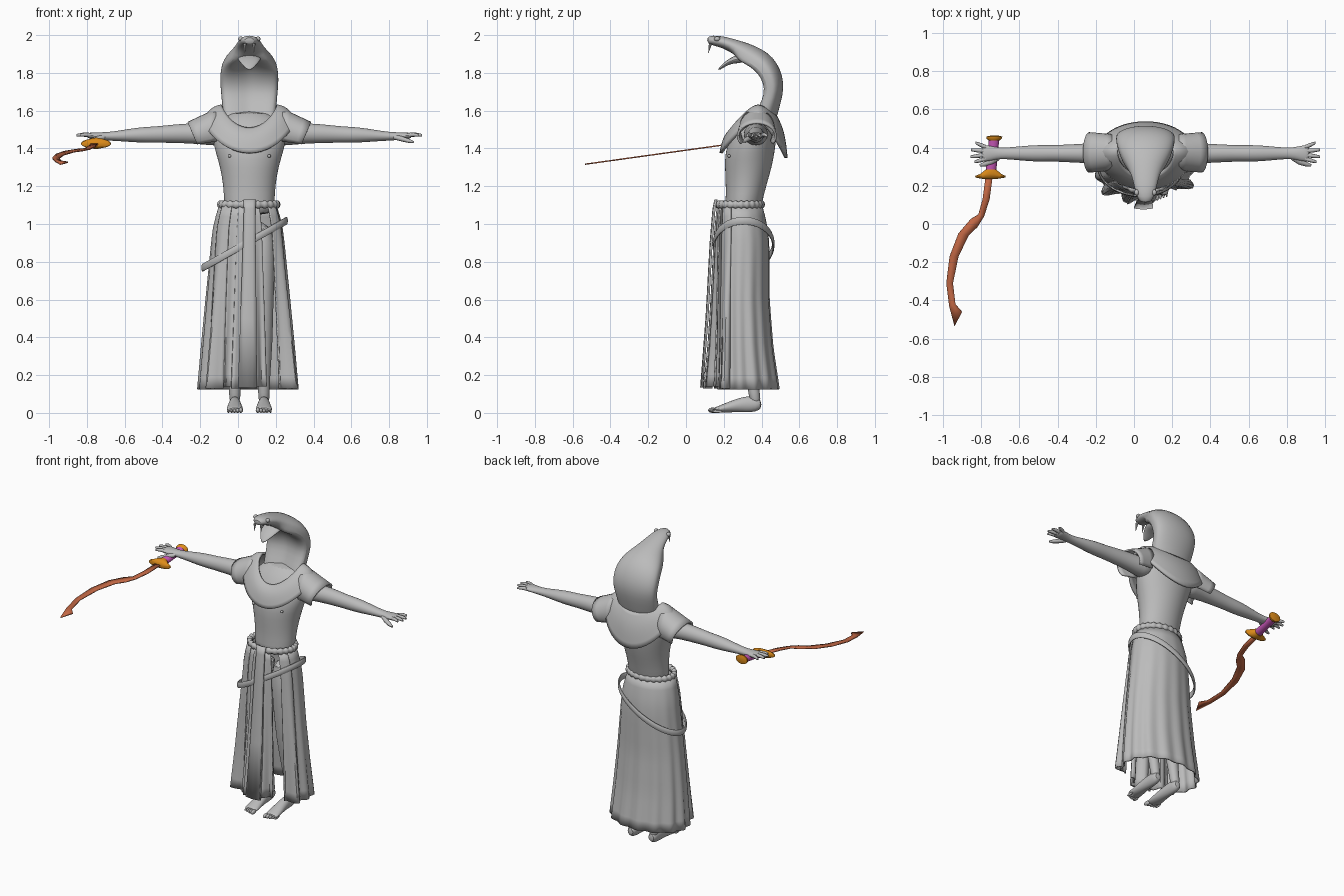
import bpy, bmesh, math
from mathutils import Vector as V

cube = bpy.data.objects.get("Cube")
if cube:
    bpy.data.objects.remove(cube)

CX = 0.06  # symmetry plane of the figure


def material(name, col):
    m = bpy.data.materials.new(name)
    m.use_nodes = True
    m.diffuse_color = (*col, 1)
    m.node_tree.nodes["Principled BSDF"].inputs["Base Color"].default_value = (*col, 1)
    return m


GREY = material("grey", (0.5, 0.5, 0.5))
COPPER = material("copper", (0.55, 0.14, 0.06))
GOLD = material("gold", (0.72, 0.26, 0.01))
PINK = material("pink", (0.6, 0.1, 0.5))


def grid(name, rows, mat=GREY, closed=True, caps=True, thick=0, smooth=40, subdiv=0):
    """Skin rows of points; closed rows make a tube, open rows make a sheet."""
    bm = bmesh.new()
    vs = [[bm.verts.new(p) for p in r] for r in rows]
    n = len(rows[0])
    for a, b in zip(vs, vs[1:]):
        for i in range(n if closed else n - 1):
            j = (i + 1) % n
            bm.faces.new((a[i], a[j], b[j], b[i]))
    if closed and caps:
        bm.faces.new(vs[0])
        bm.faces.new(vs[-1])
    bmesh.ops.recalc_face_normals(bm, faces=bm.faces)
    me = bpy.data.meshes.new(name)
    bm.to_mesh(me)
    bm.free()
    me.materials.append(mat)
    ob = bpy.data.objects.new(name, me)
    bpy.context.collection.objects.link(ob)
    bpy.ops.object.select_all(action='DESELECT')
    ob.select_set(True)
    bpy.context.view_layer.objects.active = ob
    bpy.ops.object.shade_smooth_by_angle(angle=math.radians(smooth))
    if subdiv:
        ob.modifiers.new("round", 'SUBSURF').levels = subdiv
        ob.modifiers["round"].render_levels = subdiv
    if thick:
        ob.modifiers.new("cloth", 'SOLIDIFY').thickness = thick
        ob.modifiers["cloth"].offset = 0
    return ob


def ring(c, u, v, n=24, dish=False):
    pts = []
    for i in range(n):
        a = math.tau * i / n
        co, si = math.cos(a), math.sin(a)
        if dish and si < 0:  # hollow front of the hood
            si = -abs(si) ** 0.5 * (0.5 + 0.65 * abs(co))
        pts.append(V(c) + V(u) * co + V(v) * si)
    return pts


def slab(x, yb, zb, yf, zf, hw, n=24, dish=False):
    """Ring spanning a back point, a front point and a half width."""
    c = V((x, (yb + yf) / 2, (zb + zf) / 2))
    return ring(c, (hw, 0, 0), (0, (yb - yf) / 2, (zb - zf) / 2), n, dish)


def ball(name, c, r, n=10):
    c = V(c)
    rows = []
    for k in range(1, n):
        a = math.pi * k / n
        s = math.sin(a)
        rows.append(ring(c + V((0, 0, r[2] * math.cos(a))), (r[0] * s, 0, 0), (0, r[1] * s, 0), 12))
    return grid(name, rows, smooth=80)


def lerp_table(table, z):
    for a, b in zip(table, table[1:]):
        if a[0] >= z >= b[0]:
            t = (a[0] - z) / (a[0] - b[0])
            return [p + (q - p) * t for p, q in zip(a[1:], b[1:])]
    return table[-1][1:]


# Torso: height, half width, front, back
torso = [(1.04, .13, .2, .39), (1.12, .135, .21, .405), (1.2, .138, .21, .425), (1.3, .155, .205, .455),
         (1.38, .18, .205, .47), (1.46, .2, .235, .48), (1.53, .185, .28, .48), (1.6, .11, .34, .47)]
grid("torso", [slab(CX, b, z, f, z, w) for z, w, f, b in torso], subdiv=1)
for s in (-1, 1):
    ball("nipple", (CX + s * .105, .228, 1.36), (.009, .008, .009))

# Hooded serpent neck running into the upper jaw
hood = [(.46, 1.48, .31, 1.48, .125), (.49, 1.6, .345, 1.57, .142), (.513, 1.68, .395, 1.66, .148),
        (.518, 1.75, .405, 1.715, .155), (.5, 1.82, .385, 1.77, .156), (.46, 1.885, .35, 1.81, .147),
        (.4, 1.928, .3, 1.84, .125), (.33, 1.957, .265, 1.86, .095)]
jaw = [(.27, 1.975, .25, 1.9, .074), (.2, 1.994, .2, 1.93, .06), (.14, 2, .145, 1.945, .046),
       (.108, 1.988, .115, 1.953, .025)]
grid("hood_and_head", [slab(CX, *p, dish=True) for p in hood] + [slab(CX, *p) for p in jaw], subdiv=1)
lower = [(.32, 1.915, .32, 1.85, .07), (.25, 1.89, .25, 1.852, .06), (.205, 1.86, .215, 1.838, .044),
         (.165, 1.818, .175, 1.812, .01)]
grid("lower_jaw", [slab(CX, *p, n=16) for p in lower], subdiv=1)
for s in (-1, 1):
    ball("eye", (CX + s * .046, .165, 1.98), (.013, .016, .013))
    grid("fang", [ring((CX + s * .024, .13 - t * .012, 1.955 - t * .05),
                       (.009 * (1 - t * .9), 0, 0), (0, .009 * (1 - t * .9), 0), 8) for t in (0, .5, 1)])

# Mantle around the shoulders
rows = []
for k in range(9):
    t = k / 8
    row = []
    for i in range(48):
        a = math.tau * i / 48
        co, si = math.cos(a), math.sin(a)
        front = si < 0
        hw = .145 + .1 * t
        dy = (.13 + .065 * t) if front else (.095 + .055 * t)
        side_z = 1.625 - .075 * t
        end_z = (1.505 - .13 * t) if front else (1.57 - .22 * t)
        bulge = .018 * math.sin(math.pi * t)
        z = side_z + (end_z - side_z) * abs(si) ** 1.5 + bulge
        row.append(V((CX + hw * co, .38 + (dy + bulge * .5) * si, z)))
    rows.append(row)
grid("mantle", rows, caps=False, thick=.016)

# Arms, shoulder caps and hands
arm = [(.13, 1.475, .07, .065), (.2, 1.475, .065, .06), (.3, 1.48, .052, .055), (.4, 1.478, .048, .05),
       (.48, 1.474, .043, .044), (.55, 1.472, .045, .043), (.62, 1.47, .041, .037), (.7, 1.466, .033, .027),
       (.76, 1.464, .029, .022), (.8, 1.466, .037, .02), (.84, 1.468, .045, .017), (.86, 1.468, .042, .013)]
fingers = [(.325, .895), (.352, .915), (.388, .913), (.425, .89)]
for s, side in ((-1, "right"), (1, "left")):
    grid(side + "_arm", [ring((CX + s * x, .37, z), (0, ry, 0), (0, 0, rz), 16) for x, z, ry, rz in arm], subdiv=1)
    for i, (y, tip) in enumerate(fingers):
        y0 = .342 + i * .02
        path = [(V((CX + s * (.835 + (tip - .835) * t), y0 + (y - y0) * t, 1.469 + .004 * math.sin(t * 3))),
                 .0115 - .005 * t ** 3) for t in (0, .3, .6, .9, 1)]
        grid(side + "_finger", [ring(c, (0, r, 0), (0, 0, r), 8) for c, r in path], smooth=60)
    path = [(.77, .35, 1.46, .014), (.81, .325, 1.45, .014), (.845, .312, 1.44, .011), (.868, .306, 1.434, .006)]
    grid(side + "_thumb", [ring((CX + s * x, y, z), (s * .5 * r, r, 0), (0, 0, r), 8) for x, y, z, r in path], smooth=60)
    # flared cap, open below the arm
    rows = []
    for t in (0, .25, .5, .75, 1):
        row = []
        for i in range(21):
            a = math.radians(-35 + 250 * i / 20)
            x = .175 + .12 * t + .03 * t * math.sin(a)
            row.append(V((CX + s * x, .375 + (.09 + .01 * t) * math.cos(a),
                          1.5 - .035 * t + (.105 - .035 * t) * math.sin(a))))
        rows.append(row)
    grid(side + "_shoulder_cap", rows, closed=False, thick=.012)

# Legs and bare feet
leg = [(1.02, .062, .3, .072), (.8, .07, .29, .07), (.55, .074, .29, .052), (.4, .076, .315, .05),
       (.2, .077, .345, .034), (.1, .077, .362, .03), (.05, .077, .368, .03)]
foot = [(.4, .045, .022, .022), (.37, .045, .03, .04), (.32, .046, .031, .044), (.27, .04, .035, .036),
        (.21, .027, .042, .026), (.165, .018, .045, .016), (.15, .016, .04, .012)]
for s, side in ((-1, "right"), (1, "left")):
    grid(side + "_leg", [ring((CX + s * x, y, z), (r, 0, 0), (0, r, 0), 16) for z, x, y, r in leg], subdiv=1)
    grid(side + "_foot", [ring((CX + s * .077, y, z), (w, 0, 0), (0, 0, h), 16) for y, z, w, h in foot], subdiv=1)
    for i in range(5):
        r = .014 - .0015 * i
        ball(side + "_toe", (CX + s * (.045 + .0165 * i), .142 + .006 * i, r), (r * .8, .026, r))

# Skirt: height, half width, front, back
skirt = [(1.1, .148, .175, .4), (1.0, .178, .165, .425), (.9, .19, .16, .437), (.6, .218, .15, .437),
         (.35, .24, .14, .455), (.125, .258, .125, .487)]


def cloth(name, a0, a1, n, grow=0, pleat=0.004, hem=.125):
    """Skirt panel between two angles, measured from the front towards the left."""
    rows = []
    for k in range(17):
        t = k / 16
        z = 1.1 + (hem - 1.1) * t
        w, f, b = lerp_table(skirt, max(z, .125))
        row = []
        for i in range(n + 1):
            a = math.radians(a0 + (a1 - a0) * i / n)
            k2 = 1 + (grow + pleat * math.sin(a * 14) * 6 * t) / .2
            row.append(V((.052 + w * k2 * math.sin(a), (f + b) / 2 - (b - f) / 2 * k2 * math.cos(a), z)))
        rows.append(row)
    grid(name, rows, closed=False, thick=.008)


cloth("skirt_back", 52, 318, 72, pleat=.0012)
cloth("front_panel_outer", -58, -32, 8, .012, hem=.13)
cloth("front_panel_middle", -38, -12, 8, .002, hem=.14)
cloth("front_panel_inner", -17, 9, 8, .012, hem=.13)
cloth("front_panel_left", 8, 24, 6, 0, hem=.14)
cloth("side_panel_left", 42, 66, 8, .012, hem=.13)

# Hanging sash
sash = [(1.13, .062, .033, .155), (1.08, .062, .03, .145), (.9, .06, .033, .13), (.5, .055, .042, .108),
        (.135, .05, .05, .08)]
grid("sash", [[V((x + w * u, y + .006 * abs(u), z)) for u in (-1, -.5, 0, .5, 1)] for z, x, w, y in sash],
     closed=False, thick=.01)


def hoop(name, c, rx, ry, slope, tube, height, knots=0):
    rows = []
    for i in range(97):
        a = math.tau * i / 96
        d = V((math.cos(a), math.sin(a), 0))
        k = 1 + .22 * math.sin(knots * a)
        p = V(c) + V((rx * d.x, ry * d.y, slope * rx * d.x))
        rows.append(ring(p, d * tube * k, (0, 0, height * k), 10))
    grid(name, rows, caps=False, smooth=60)


hoop("rope_belt", (.057, .285, 1.103), .15, .115, 0, .015, .019, 24)
hoop("slanted_hip_belt", (.035, .305, .893), .222, .157, .56, .007, .021)


# Curved sword held under the right hand
def tilt(x, y, dz=0):
    return V((x, y, 1.42 - .139 * (.21 - y) + dz))


blade = [(-.777, .25, -.74, .25), (-.793, .13, -.756, .13), (-.815, .05, -.785, .04), (-.855, .026, -.82, -.016),
         (-.92, -.05, -.866, -.06), (-.966, -.17, -.919, -.17), (-.983, -.31, -.948, -.31),
         (-.968, -.43, -.935, -.42), (-.94, -.535, -.9, -.46)]
grid("sword_blade", [[tilt(a, b), tilt(c, d)] for a, b, c, d in blade], COPPER, closed=False, thick=.007)


def turned(name, profile, mat, n=20):
    return grid(name, [ring(tilt(-.745 - (.32 - y) * .1, y), (w, 0, 0), (0, 0, h), n) for y, w, h in profile], mat)


turned("sword_grip", [(.26, .025, .02), (.3, .028, .022), (.36, .025, .02), (.44, .028, .022)], PINK)
turned("sword_guard", [(.235, .03, .012), (.243, .078, .022), (.252, .08, .026), (.262, .055, .03), (.285, .028, .024)], GOLD)
turned("sword_pommel", [(.435, .025, .02), (.447, .04, .03), (.458, .042, .03), (.463, .02, .015)], GOLD)
